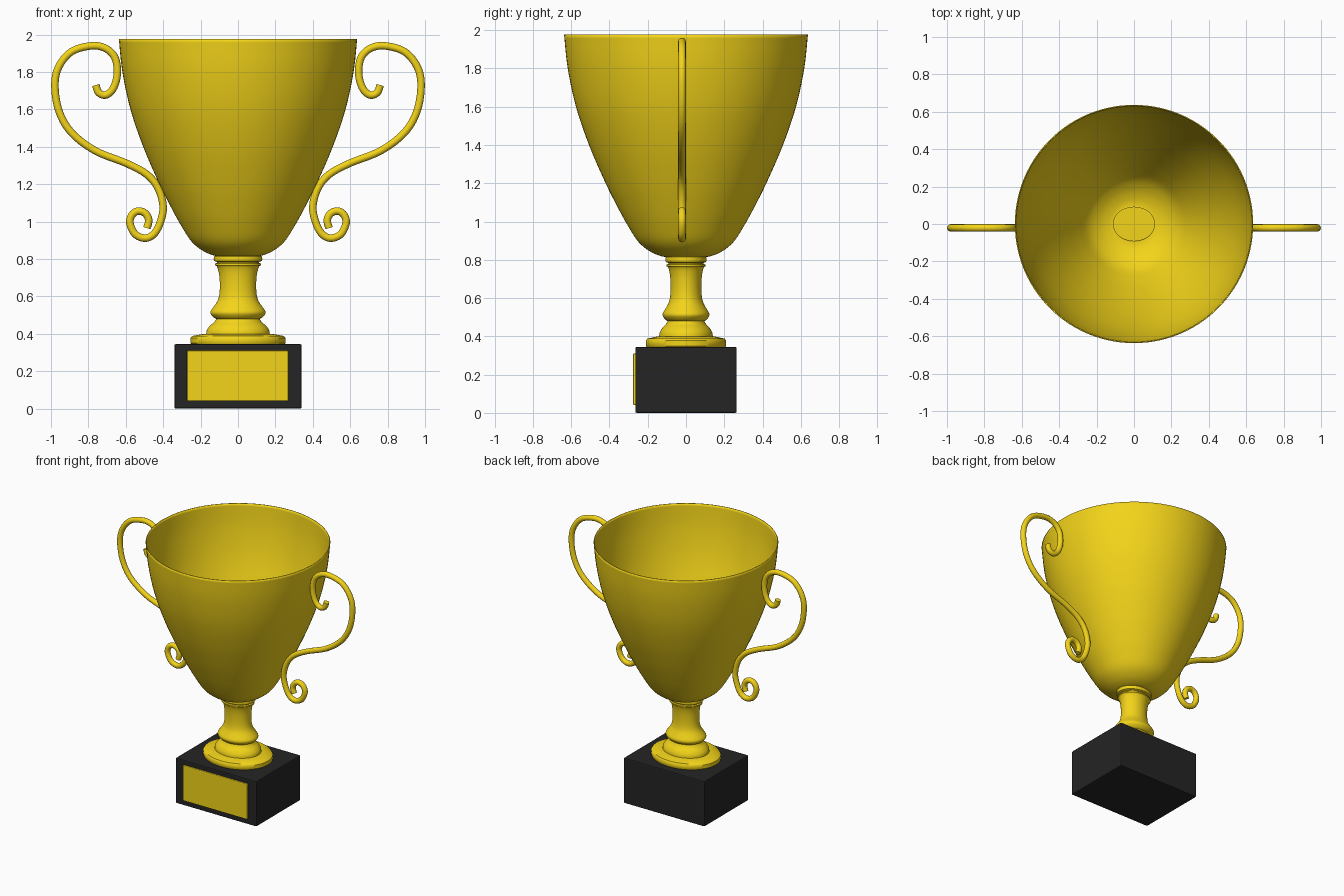
import bpy, bmesh, math

if "Cube" in bpy.data.objects:
    bpy.data.objects.remove(bpy.data.objects["Cube"])


def material(name, color):
    m = bpy.data.materials.new(name)
    m.diffuse_color = color
    m.use_nodes = True
    m.node_tree.nodes["Principled BSDF"].inputs["Base Color"].default_value = m.diffuse_color
    return m


GOLD = material("gold", (0.9, 0.66, 0.01, 1))
BLACK = material("black", (0.018, 0.018, 0.018, 1))


def activate(ob):
    bpy.ops.object.select_all(action='DESELECT')
    ob.select_set(True)
    bpy.context.view_layer.objects.active = ob


def smooth(ob, angle):
    activate(ob)
    bpy.ops.object.shade_smooth_by_angle(angle=math.radians(angle))


def box(name, lo, hi, mat, bevel):
    bpy.ops.mesh.primitive_cube_add(size=1, location=[(a + b) / 2 for a, b in zip(lo, hi)])
    ob = bpy.context.object
    ob.name = name
    ob.scale = [b - a for a, b in zip(lo, hi)]
    bpy.ops.object.transform_apply(location=False, rotation=False, scale=True)
    mod = ob.modifiers.new("bevel", 'BEVEL')
    mod.width, mod.segments = bevel, 2
    ob.data.materials.append(mat)
    return ob


def lathe(name, profile, mat, y_scale=1.0, caps=True, steps=96):
    bm = bmesh.new()
    rings = []
    for r, z in profile:
        rings.append([bm.verts.new((r * math.cos(t), r * y_scale * math.sin(t), z))
                      for t in (2 * math.pi * i / steps for i in range(steps))])
    for a, b in zip(rings, rings[1:]):
        for i in range(steps):
            j = (i + 1) % steps
            bm.faces.new((a[i], a[j], b[j], b[i]))
    if caps:
        bm.faces.new(rings[0][::-1])
        bm.faces.new(rings[-1])
    me = bpy.data.meshes.new(name)
    bm.to_mesh(me)
    bm.free()
    me.materials.append(mat)
    ob = bpy.data.objects.new(name, me)
    bpy.context.collection.objects.link(ob)
    return ob


def spline(points, per=6):
    # Catmull-Rom resampling of a 2D profile
    p = [points[0]] + points + [points[-1]]
    out = []
    for a, b, c, d in zip(p, p[1:], p[2:], p[3:]):
        for k in range(per):
            t = k / per
            out.append(tuple(0.5 * (2 * q + (r - o) * t + (2 * o - 5 * q + 4 * r - s) * t * t
                                    + (3 * q - o - 3 * r + s) * t ** 3)
                             for o, q, r, s in zip(a, b, c, d)))
    return out + [points[-1]]


# Plinth and front plaque
box("plinth", (-0.34, -0.265, 0), (0.34, 0.265, 0.345), BLACK, 0.008)
box("plaque", (-0.273, -0.277, 0.04), (0.27, -0.25, 0.31), GOLD, 0.006)

# Slightly oval stem: foot, ogee, bulge, shaft and collar rings
stem = [(0.245, 0.34), (0.254, 0.35), (0.254, 0.378), (0.245, 0.388), (0.19, 0.398)]
stem += spline([(0.17, 0.40), (0.166, 0.42), (0.15, 0.443), (0.128, 0.462), (0.116, 0.48)], 3)
stem += spline([(0.128, 0.485), (0.145, 0.503), (0.147, 0.52), (0.13, 0.545), (0.11, 0.575),
                (0.1, 0.61), (0.097, 0.66), (0.1, 0.71), (0.107, 0.745), (0.114, 0.762)], 3)
stem += [(0.122, 0.766), (0.122, 0.775), (0.112, 0.779), (0.112, 0.784), (0.128, 0.789),
         (0.13, 0.8), (0.128, 0.814), (0.112, 0.822), (0.112, 0.832)]
smooth(lathe("stem", stem, GOLD, y_scale=0.825), 40)

# Open thin-walled cup
cup = lathe("cup", spline([(0.085, 0.814), (0.13, 0.819), (0.19, 0.845), (0.25, 0.895),
                           (0.305, 0.98), (0.36, 1.08), (0.427, 1.215), (0.507, 1.4),
                           (0.575, 1.6), (0.618, 1.8), (0.637, 1.976)]), GOLD, caps=False)
solid = cup.modifiers.new("wall", 'SOLIDIFY')
solid.thickness, solid.offset = 0.006, -1
smooth(cup, 50)

# Scrolled handles, one each side
path = [(0.76, 1.73), (0.745, 1.69), (0.71, 1.676), (0.675, 1.70), (0.652, 1.75),
        (0.645, 1.815), (0.66, 1.88), (0.706, 1.925), (0.78, 1.94), (0.888, 1.91),
        (0.957, 1.83), (0.979, 1.73), (0.957, 1.59), (0.888, 1.473), (0.76, 1.377),
        (0.60, 1.313), (0.49, 1.254), (0.428, 1.18), (0.40, 1.08), (0.417, 0.992),
        (0.45, 0.933), (0.497, 0.911), (0.55, 0.933), (0.578, 0.992), (0.567, 1.035),
        (0.535, 1.056), (0.497, 1.045), (0.477, 1.008), (0.487, 0.965)]
for side, sx in (("right", 1), ("left", -1)):
    cu = bpy.data.curves.new("handle_" + side, 'CURVE')
    cu.dimensions = '3D'
    cu.bevel_depth, cu.bevel_resolution, cu.use_fill_caps = 0.02, 4, True
    pts = spline(path, 5)
    s = cu.splines.new('POLY')
    s.points.add(len(pts) - 1)
    for p, (x, z) in zip(s.points, pts):
        p.co = (sx * x, -0.021, z, 1)
    cu.materials.append(GOLD)
    ob = bpy.data.objects.new("handle_" + side, cu)
    bpy.context.collection.objects.link(ob)
    activate(ob)
    bpy.ops.object.convert(target='MESH')
    smooth(bpy.context.object, 50)
